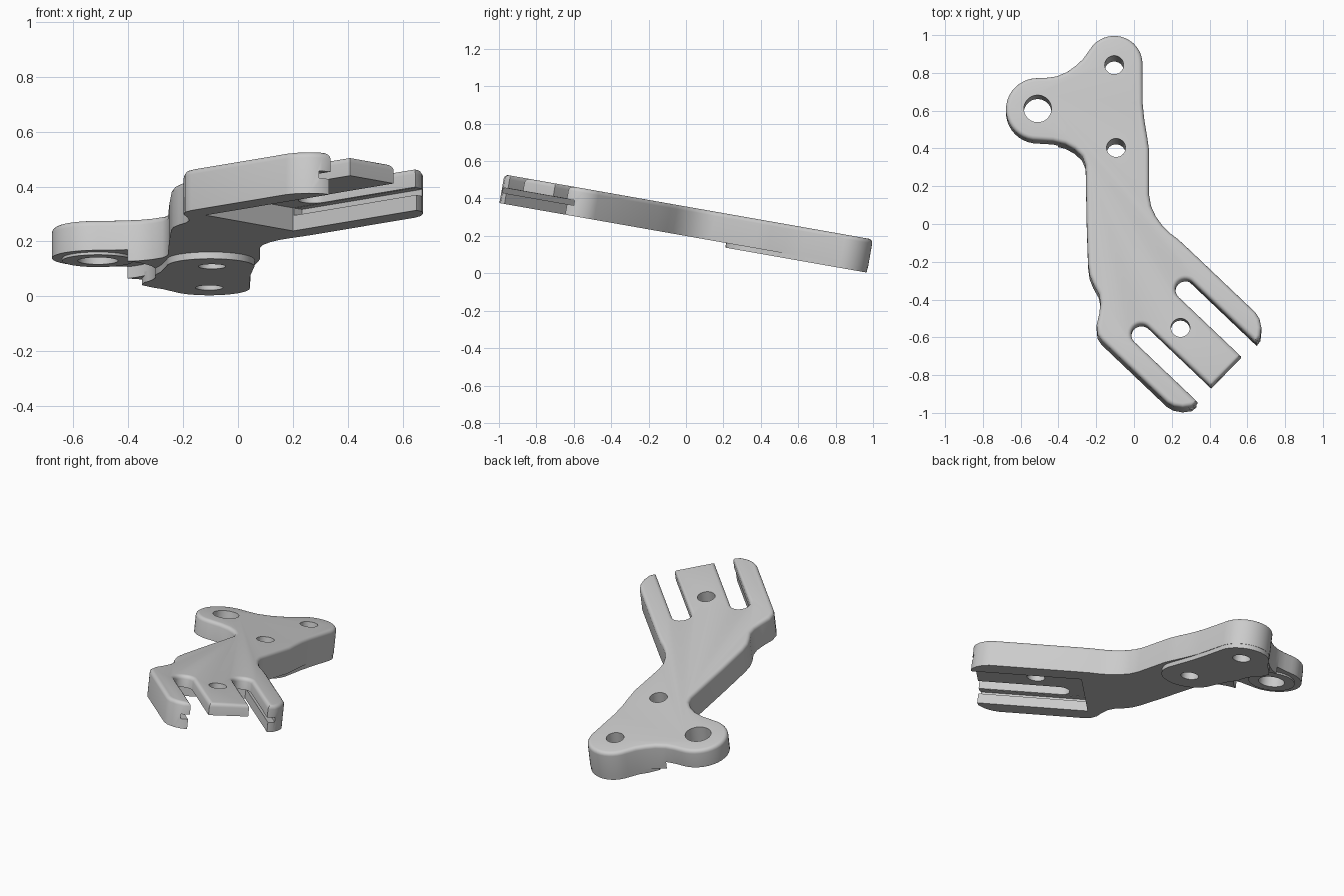
import bpy, bmesh
from math import sin, cos, radians
from mathutils import Matrix, Vector

cube = bpy.data.objects.get("Cube")
if cube:
    bpy.data.objects.remove(cube)

grey = bpy.data.materials.new("plain_grey")
grey.use_nodes = True
colour = (0.6, 0.6, 0.6, 1)
grey.diffuse_color = colour
grey.node_tree.nodes["Principled BSDF"].inputs["Base Color"].default_value = colour

# The bracket is modelled flat with its top at zero, then tipped forward
TILT = Matrix.Translation((0, 0, 0.357)) @ Matrix.Rotation(radians(-10), 4, 'X')
FORK = radians(-44)
AXIS = -0.23


def fork(s, u):
    """Point at distance s along the fork and u to the side of its axis."""
    t = u + AXIS
    return (s * cos(FORK) - t * sin(FORK), s * sin(FORK) + t * cos(FORK))


def arc(cx, cy, r, a0, a1, n=16):
    angles = [radians(a0 + (a1 - a0) * i / n) for i in range(n + 1)]
    return [(cx + r * cos(a), cy + r * sin(a)) for a in angles]


def plate(name, outline, top, bottom, round_top=0):
    """Extrude an outline, optionally rounding the upper rim."""
    bm = bmesh.new()
    low = bm.faces.new([bm.verts.new((x, y, bottom)) for x, y in outline])
    up = bmesh.ops.extrude_face_region(bm, geom=[low], use_keep_orig=True)["geom"]
    for v in up:
        if isinstance(v, bmesh.types.BMVert):
            v.co.z = top
    bmesh.ops.recalc_face_normals(bm, faces=bm.faces)
    if round_top:
        rim = [e for e in bm.edges if all(v.co.z > top - 0.001 for v in e.verts)]
        bmesh.ops.bevel(bm, geom=rim, offset=round_top, segments=4, profile=0.5,
                        affect='EDGES', clamp_overlap=True)
    mesh = bpy.data.meshes.new(name)
    bm.to_mesh(mesh)
    bm.free()
    mesh.materials.append(grey)
    ob = bpy.data.objects.new(name, mesh)
    bpy.context.scene.collection.objects.link(ob)
    ob.matrix_world = TILT
    return ob


def disc(name, x, y, r, top, bottom):
    return plate(name, arc(x, y, r, 0, 350, 35), top, bottom)


def fork_box(name, s0, s1, half, top, bottom):
    corners = [(s0, -half), (s1, -half), (s1, half), (s0, half)]
    return plate(name, [fork(*c) for c in corners], top, bottom)


def cut(ob, cutters):
    for c in cutters:
        c.hide_render = True
        m = ob.modifiers.new("cut", 'BOOLEAN')
        m.operation = 'DIFFERENCE'
        m.solver = 'EXACT'
        m.object = c
    bpy.context.view_layer.update()
    bpy.context.view_layer.objects.active = ob
    for m in list(ob.modifiers):
        bpy.ops.object.modifier_apply(modifier=m.name)


# Fork half: prong tip, slot and tongue edge, from outside to the middle
half = [(0.31, 0.337), (0.79, 0.337), (0.83, 0.327), (0.87, 0.30),
        (0.90, 0.262), (0.905, 0.222)]
half += arc(0.44, 0.168, 0.054, 90, 270, 14) + [(0.90, 0.114)]
fork_edge = [fork(s, -u) for s, u in half] + [fork(s, u) for s, u in reversed(half)]

# Whole outline, counterclockwise from the rear lobe
outline = arc(-0.105, 0.865, 0.15, 0, 150)
outline += [(-0.27, 0.89), (-0.31, 0.853), (-0.355, 0.82), (-0.41, 0.797), (-0.46, 0.79)]
outline += arc(-0.51, 0.62, 0.168, 90, 270, 20)
outline += [(-0.43, 0.447), (-0.365, 0.432), (-0.315, 0.405), (-0.275, 0.367), (-0.256, 0.32),
            (-0.25, 0), (-0.243, -0.21), (-0.235, -0.27), (-0.215, -0.32), (-0.187, -0.37),
            (-0.177, -0.42), (-0.184, -0.48), (-0.198, -0.54), (-0.193, -0.59)]
outline += fork_edge
outline += [(0.235, -0.08), (0.19, -0.045), (0.15, -0.005), (0.115, 0.045), (0.09, 0.10),
            (0.08, 0.16), (0.08, 0.40), (0.07, 0.47), (0.055, 0.56), (0.046, 0.65)]
body = plate("bracket_body", outline, 0, -0.155, 0.022)

# Thicker mounting pad under the rear lobe
pad_edge = arc(-0.1, 0.405, 0.16, 180, 360)
pad_edge += [(0.045, 0.6), (0.042, 0.72)] + arc(-0.105, 0.865, 0.148, 0, 150)
pad_edge += [(-0.27, 0.887), (-0.31, 0.85), (-0.35, 0.80), (-0.33, 0.68), (-0.28, 0.52)]
pad = plate("mounting_pad", pad_edge, -0.14, -0.18)

# Raised ring under the side ear
ring = disc("ear_ring", -0.51, 0.62, 0.13, -0.10, -0.122)

# Holes, ear relief, and the stepped pocket under the fork
holes = [disc("hole_cutter", x, y, r, 0.1, -0.3) for x, y, r in
         [(-0.105, 0.855, 0.05), (-0.095, 0.41, 0.05), (-0.51, 0.62, 0.073), (*fork(0.564, 0), 0.05)]]
relief = disc("ear_relief_cutter", -0.51, 0.62, 0.21, -0.112, -0.3)
pocket = fork_box("pocket_cutter", 0.28, 1.1, 0.229, -0.07, -0.3)
groove = fork_box("groove_cutter", 0.285, 1.1, 0.27, -0.071, -0.098)
cut(body, holes + [relief, pocket, groove])
cut(pad, holes[:2] + [relief])
cut(ring, [holes[2]])
for c in holes + [relief, pocket, groove]:
    bpy.data.objects.remove(c)

# Smooth curved walls, crisp corners
for ob in (body, pad, ring):
    bpy.ops.object.select_all(action='DESELECT')
    ob.select_set(True)
    bpy.context.view_layer.objects.active = ob
    bpy.ops.object.shade_smooth_by_angle(angle=radians(35))
